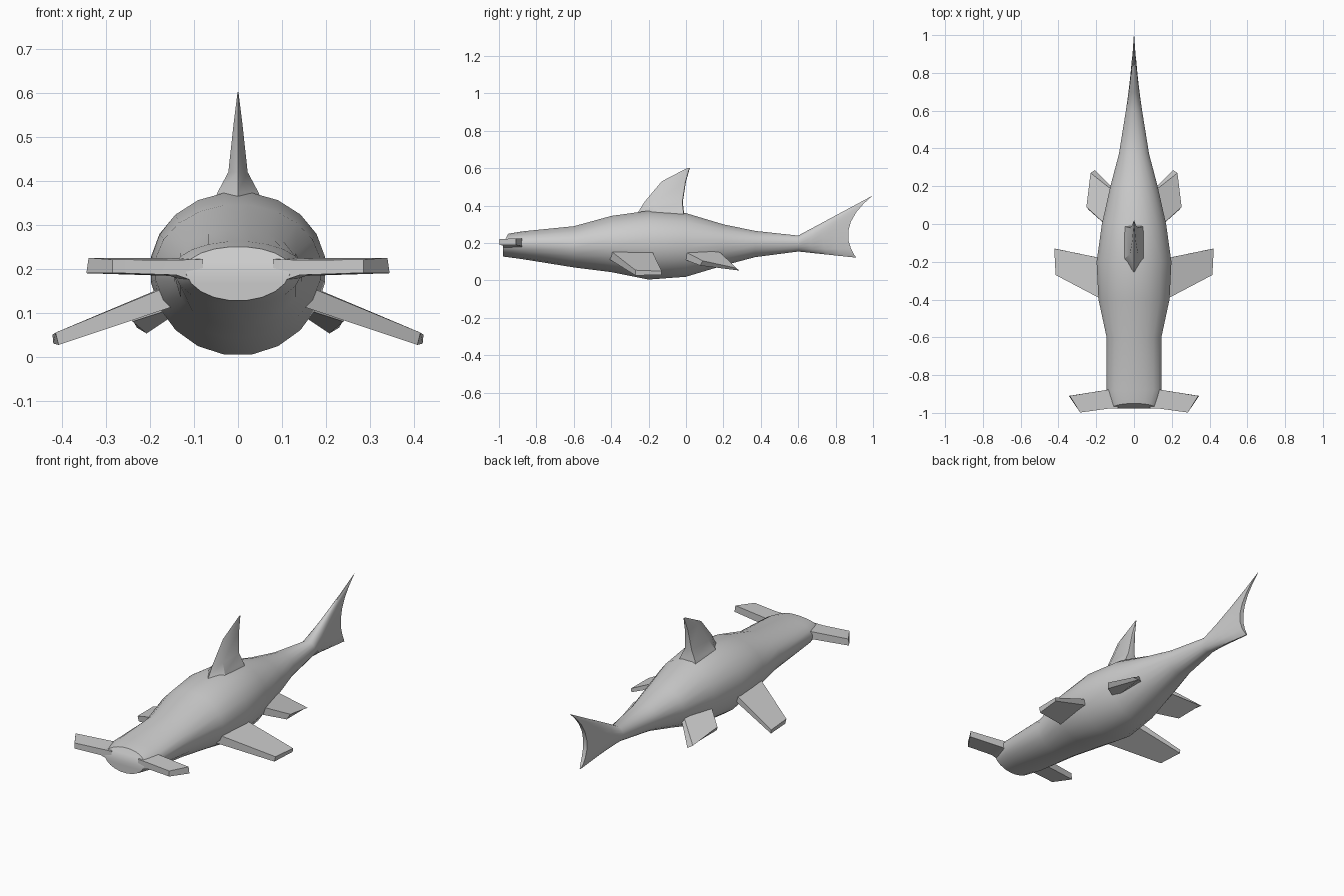
import bpy
from math import sin, cos, pi, radians

if "Cube" in bpy.data.objects:
    bpy.data.objects.remove(bpy.data.objects["Cube"])

N = 20


def loft(name, rings, mirrored=False, smooth=35):
    """Skin a list of equal-length point rings and cap both ends."""
    n = len(rings[0])
    verts = [p for r in rings for p in r]
    faces = [(k * n + i, k * n + (i + 1) % n, (k + 1) * n + (i + 1) % n, (k + 1) * n + i)
             for k in range(len(rings) - 1) for i in range(n)]
    # caps as strips, so bent end outlines stay tidy
    for base in (0, (len(rings) - 1) * n):
        for i in range(n // 2 - 1):
            q = [base + i, base + i + 1, base + n - 2 - i, base + n - 1 - i]
            q = list(dict.fromkeys(q))
            if len(q) > 2:
                faces.append(q[::-1] if base == 0 else q)
    mesh = bpy.data.meshes.new(name)
    mesh.from_pydata(verts, [], faces)
    obj = bpy.data.objects.new(name, mesh)
    bpy.context.collection.objects.link(obj)
    bpy.ops.object.select_all(action='DESELECT')
    obj.select_set(True)
    bpy.context.view_layer.objects.active = obj
    bpy.ops.object.mode_set(mode='EDIT')
    bpy.ops.mesh.select_all(action='SELECT')
    bpy.ops.mesh.normals_make_consistent(inside=False)
    bpy.ops.object.mode_set(mode='OBJECT')
    bpy.ops.object.shade_smooth_by_angle(angle=radians(smooth))
    if mirrored:
        mod = obj.modifiers.new("mirror", 'MIRROR')
        mod.use_mirror_merge = False
    return obj


def section(w, top, bot, mid, y_at):
    """Oval ring with separate upper and lower heights; y_at(z) bends it."""
    ring = []
    for i in range(N):
        a = 2 * pi * (i + 0.5) / N + pi / 2
        s = sin(a)
        z = mid + s * ((top - mid) if s > 0 else (mid - bot)) / cos(pi / N)
        ring.append((w * cos(a) / cos(pi / N), y_at(z), z))
    return ring


# Body: y, half width, top, bottom, height of widest line
stations = [(-0.88, 0.145, 0.262, 0.115, 0.20), (-0.6, 0.145, 0.29, 0.07, 0.19),
            (-0.4, 0.188, 0.345, 0.045, 0.20), (-0.2, 0.198, 0.373, 0.005, 0.20),
            (0.0, 0.17, 0.36, 0.02, 0.20), (0.2, 0.125, 0.30, 0.08, 0.20),
            (0.37, 0.08, 0.265, 0.125, 0.20), (0.6, 0.043, 0.24, 0.155, 0.20)]
# Snout slants forward toward its lower edge
rings = [section(0.118, 0.25, 0.128, 0.20,
                 lambda z: -0.95 - 0.028 * min(1, max(0, (0.25 - z) / 0.05)))]
rings += [section(w, t, b, m, lambda z, y=y: y) for y, w, t, b, m in stations]
# Tail: straight-edged fan ending in a crescent rear edge
for f in (0.25, 0.5, 0.75, 1.0):
    top = 0.24 + 0.215 * f
    bot = 0.155 - 0.033 * f

    def y_at(z, f=f, top=top, bot=bot):
        t = (z - bot) / (top - bot)
        end = 0.91 + 0.09 * t - 0.33 * t * (1 - t)
        return 0.6 + (end - 0.6) * f
    ring = section(1, top, bot, (top + bot) / 2, y_at)
    half = 0.043 - 0.027 * f
    # fan narrows toward the upper tip
    rings.append([(x * half * (1 - 0.7 * f * max(0, (z - bot) / (top - bot))), y, z)
                  for x, y, z in ring])
loft("body_and_tail", rings, smooth=40)


# Dorsal fin: height, front y, back y, half thickness
def dorsal(z, yf, yb, w):
    ym = yf + (yb - yf) * 0.3
    return [(0, yf, z), (w, ym, z), (w * 0.9, yb, z), (0, yb + 0.003, z),
            (-w * 0.9, yb, z), (-w, ym, z)]


loft("dorsal_fin", [dorsal(0.34, -0.275, -0.01, 0.06), dorsal(0.375, -0.25, -0.015, 0.046),
                    dorsal(0.42, -0.222, -0.02, 0.022), dorsal(0.53, -0.13, -0.003, 0.010),
                    dorsal(0.602, 0.008, 0.018, 0.001)], smooth=25)


# Paired fins: root and tip rings run front-top, front-bottom, back-bottom, back-top
loft("head_lobes", [
    [(0.08, -0.975, 0.222), (0.08, -0.975, 0.165), (0.10, -0.87, 0.165), (0.10, -0.87, 0.225)],
    [(0.14, -0.978, 0.220), (0.14, -0.978, 0.186), (0.155, -0.88, 0.184), (0.155, -0.88, 0.224)],
    [(0.285, -0.998, 0.221), (0.285, -0.998, 0.191), (0.345, -0.91, 0.190), (0.340, -0.91, 0.225)],
], True, 25)

loft("pectoral_fins", [
    [(0.13, -0.42, 0.172), (0.13, -0.42, 0.120), (0.13, -0.19, 0.135), (0.13, -0.19, 0.175)],
    [(0.415, -0.27, 0.055), (0.408, -0.27, 0.027), (0.420, -0.13, 0.030), (0.422, -0.13, 0.050)],
], True, 25)

loft("pelvic_fins", [
    [(0.11, -0.04, 0.172), (0.10, -0.04, 0.125), (0.08, 0.16, 0.145), (0.09, 0.16, 0.172)],
    [(0.252, 0.09, 0.105), (0.240, 0.075, 0.080), (0.208, 0.285, 0.053), (0.230, 0.27, 0.066)],
], True, 25)
